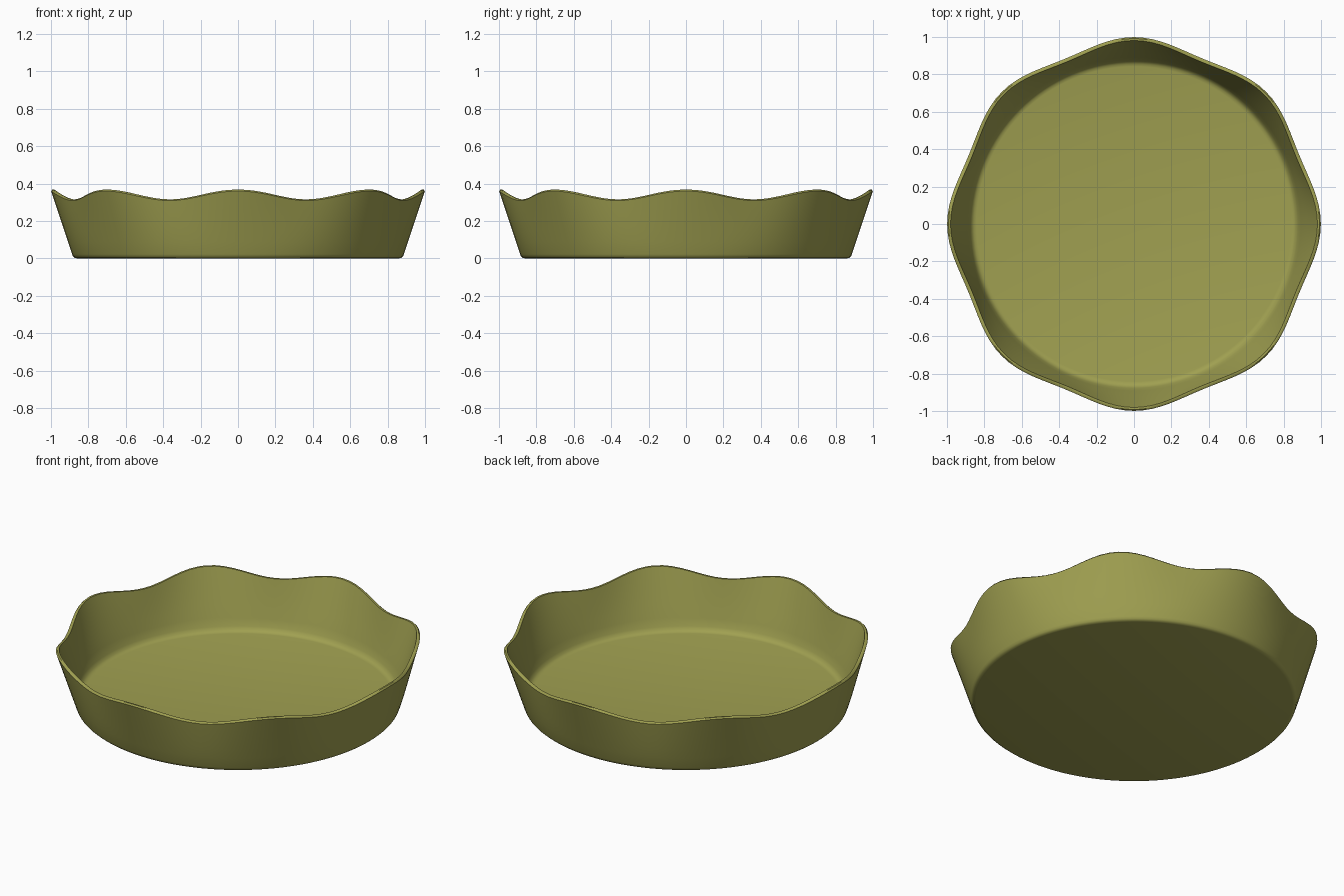
import bpy, bmesh
from math import sin, cos, tau

cube = bpy.data.objects.get("Cube")
if cube:
    bpy.data.objects.remove(cube, do_unlink=True)

SEGMENTS = 128
LOBES = 8
FLOOR = 0.022
RIM = 0.368

# Olive glaze
olive = bpy.data.materials.new("olive")
olive.use_nodes = True
colour = (0.352, 0.352, 0.082, 1)
olive.diffuse_color = colour
olive.node_tree.nodes["Principled BSDF"].inputs["Base Color"].default_value = colour

# Radius and height, from underside centre up the outer wall, over the rim, down to the floor
outer_wall = [(0.887 + 0.112 * t, 0.022 + (RIM - 0.03) * t)
              for t in (0, 0.2, 0.4, 0.6, 0.8, 0.95, 1)]
inner_wall = [(r - 0.018, z + 0.007) for r, z in reversed(outer_wall[1:])]
profile = ([(0.862, 0), (0.874, 0.003), (0.882, 0.01)] + outer_wall
           + [(0.992, RIM)] + inner_wall
           + [(0.877, 0.05), (0.867, 0.033), (0.856, 0.025), (0.842, FLOOR)])


def ruffle(r, z, angle):
    """Pull the wall in and down between the lobes, more strongly near the rim."""
    dip = (1 - cos(LOBES * angle)) / 2
    t = max(0, (z - 0.05) / (RIM - 0.05))
    r -= 0.043 * dip * t ** 1.3
    z -= 0.053 * dip * t ** 1.3
    return r * cos(angle), r * sin(angle), z


# Wavy dish, lofted ring by ring
bm = bmesh.new()
rings = [[bm.verts.new(ruffle(r, z, tau * i / SEGMENTS)) for i in range(SEGMENTS)]
         for r, z in profile]
for low, high in zip(rings, rings[1:]):
    for i in range(SEGMENTS):
        j = (i + 1) % SEGMENTS
        bm.faces.new((low[i], low[j], high[j], high[i]))
bm.faces.new(list(reversed(rings[0])))
bm.faces.new(rings[-1])
bmesh.ops.recalc_face_normals(bm, faces=bm.faces)

mesh = bpy.data.meshes.new("wavy_dish")
bm.to_mesh(mesh)
bm.free()
mesh.materials.append(olive)
dish = bpy.data.objects.new("wavy_dish", mesh)
bpy.context.collection.objects.link(dish)

bpy.ops.object.select_all(action="DESELECT")
dish.select_set(True)
bpy.context.view_layer.objects.active = dish
bpy.ops.object.shade_smooth_by_angle(angle=0.9)
